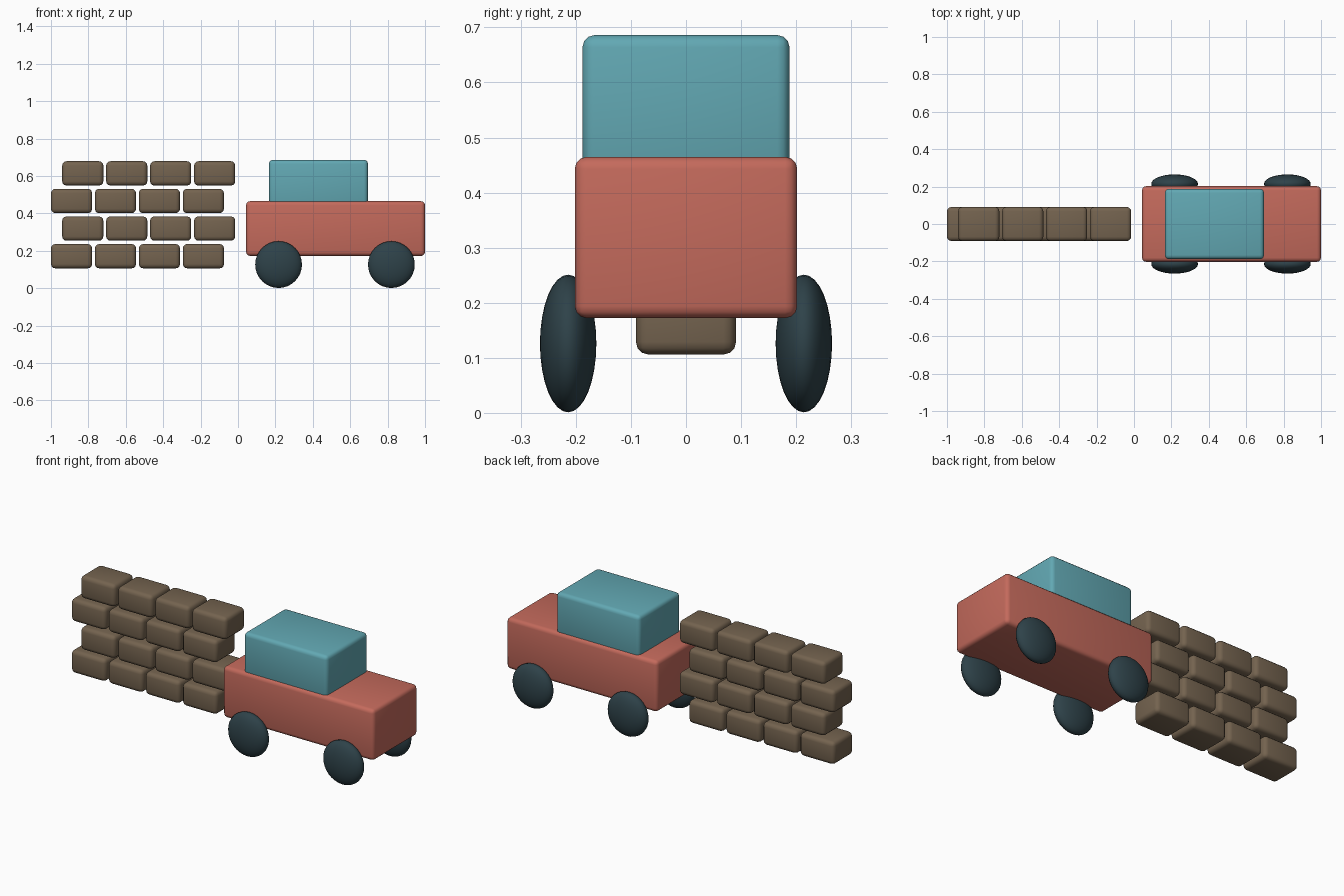
import bpy, math

if "Cube" in bpy.data.objects:
    bpy.data.objects.remove(bpy.data.objects["Cube"])


def material(name, rgb):
    mat = bpy.data.materials.new(name)
    lin = [((c / 255 + 0.055) / 1.055) ** 2.4 for c in rgb]
    mat.diffuse_color = (*lin, 1)
    mat.use_nodes = True
    mat.node_tree.nodes["Principled BSDF"].inputs["Base Color"].default_value = mat.diffuse_color
    return mat


RED = material("brick_red", (196, 106, 92))
TEAL = material("teal", (98, 168, 179))
BROWN = material("stone_brown", (116, 99, 79))
DARK = material("dark_slate", (46, 66, 73))


def finish(obj, name, mat):
    obj.name = name
    obj.data.materials.append(mat)
    bpy.ops.object.shade_smooth_by_angle(angle=math.radians(40))


def rounded_box(name, low, high, radius, mat):
    centre = [(a + b) / 2 for a, b in zip(low, high)]
    bpy.ops.mesh.primitive_cube_add(size=1, location=centre)
    obj = bpy.context.object
    obj.scale = [b - a for a, b in zip(low, high)]
    bpy.ops.object.transform_apply(location=False, rotation=False, scale=True)
    bevel = obj.modifiers.new("rounded_edges", 'BEVEL')
    bevel.width = radius
    bevel.segments = 3
    bpy.ops.object.modifier_apply(modifier=bevel.name)
    finish(obj, name, mat)


# Car body and cabin
rounded_box("car_body", (0.043, -0.202, 0.172), (1.0, 0.202, 0.465), 0.022, RED)
rounded_box("car_cabin", (0.165, -0.188, 0.43), (0.695, 0.188, 0.686), 0.022, TEAL)

# Flattened ball wheels
for end, x in (("rear", 0.217), ("front", 0.82)):
    for side, y in (("right", -0.214), ("left", 0.214)):
        bpy.ops.mesh.primitive_uv_sphere_add(segments=32, ring_count=16, radius=0.125,
                                             location=(x, y, 0.126),
                                             rotation=(math.pi / 2, 0, 0))
        wheel = bpy.context.object
        wheel.scale = (1, 1, 0.41)
        bpy.ops.object.transform_apply(location=False, rotation=True, scale=True)
        finish(wheel, f"wheel_{end}_{side}", DARK)

# Wall of staggered bricks
for row in range(4):
    for col in range(4):
        x = -1.0 + 0.06 * (row % 2) + 0.235 * col
        z = 0.106 + 0.1475 * row
        rounded_box(f"wall_brick_{row}_{col}", (x, -0.091, z),
                    (x + 0.22, 0.091, z + 0.13), 0.023, BROWN)
